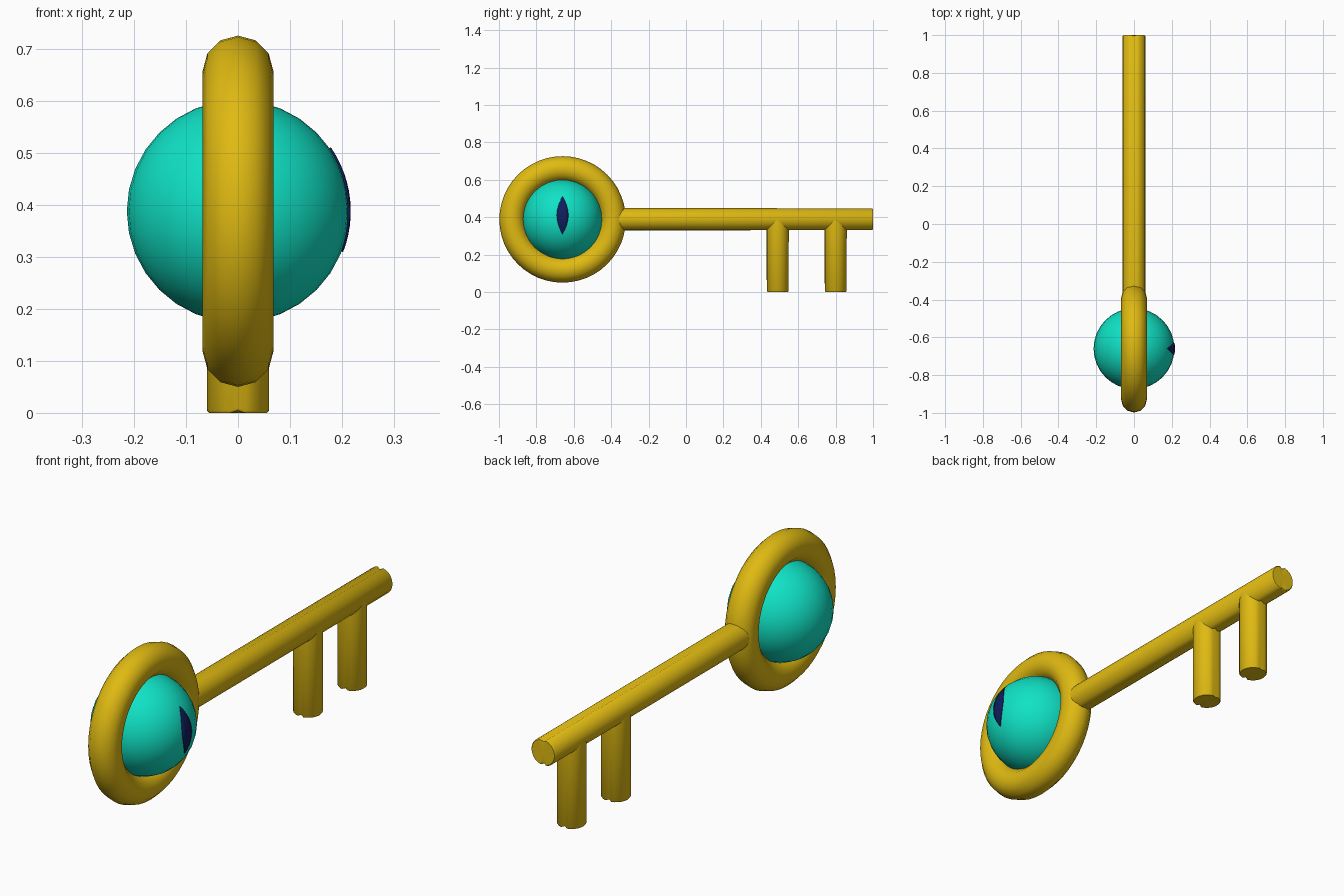
import bpy, bmesh, math
from mathutils import Vector

cube = bpy.data.objects.get("Cube")
if cube:
    bpy.data.objects.remove(cube)


def material(name, rgb):
    m = bpy.data.materials.new(name)
    m.use_nodes = True
    m.diffuse_color = (*rgb, 1)
    m.node_tree.nodes["Principled BSDF"].inputs["Base Color"].default_value = (*rgb, 1)
    return m


gold = material("gold", (0.74, 0.49, 0.006))
teal = material("teal", (0.005, 0.76, 0.56))
navy = material("navy", (0.005, 0.013, 0.11))

CENTRE = Vector((0, -0.66, 0.388))
EYE_R = 0.214
ROD_R = 0.06


def finish(obj, name, mat, angle=40):
    obj.name = obj.data.name = name
    obj.data.materials.append(mat)
    bpy.ops.object.select_all(action="DESELECT")
    bpy.context.view_layer.objects.active = obj
    obj.select_set(True)
    bpy.ops.object.shade_smooth_by_angle(angle=math.radians(angle))


def mesh_object(bm, name, mat):
    mesh = bpy.data.meshes.new(name)
    bmesh.ops.recalc_face_normals(bm, faces=bm.faces)
    bm.to_mesh(mesh)
    bm.free()
    obj = bpy.data.objects.new(name, mesh)
    bpy.context.collection.objects.link(obj)
    finish(obj, name, mat)
    return obj


def rod(name, location, turn, length, sides=24):
    """Round rod with a softened tip and a small seam that opens towards it."""
    bm = bmesh.new()
    rings = []
    for z, r, dip in ((0, ROD_R, 0), (length - 0.005, ROD_R, 0.009), (length, ROD_R - 0.004, 0.009)):
        ring = []
        for i in range(sides):
            a = math.tau * i / sides
            notch = dip if i % (sides // 2) == sides // 4 else 0
            ring.append(bm.verts.new(((r - notch) * math.cos(a), (r - notch) * math.sin(a), z - notch * 0.5)))
        rings.append(ring)
    for low, high in zip(rings, rings[1:]):
        for i in range(sides):
            j = (i + 1) % sides
            bm.faces.new((low[i], low[j], high[j], high[i]))
    for ring, z in ((rings[0], 0), (rings[-1], length)):
        hub = bm.verts.new((0, 0, z))
        for i in range(sides):
            bm.faces.new((ring[i], ring[(i + 1) % sides], hub))
    obj = mesh_object(bm, name, gold)
    obj.location = location
    obj.rotation_euler.x = math.radians(turn)


# Ring of the handle
bpy.ops.mesh.primitive_torus_add(major_segments=48, minor_segments=12, major_radius=0.27,
                                 minor_radius=0.068, location=CENTRE,
                                 rotation=(0, math.pi / 2, 0))
finish(bpy.context.object, "handle_ring", gold, 60)

# Eyeball held in the ring
bpy.ops.mesh.primitive_uv_sphere_add(segments=32, ring_count=16, radius=EYE_R, location=CENTRE)
finish(bpy.context.object, "eyeball", teal)

# Slit pupil: a thin lens wrapped on the left side of the eyeball
bm = bmesh.new()
rows, cols = 12, 4
grid = []
for r in range(rows + 1):
    t = 2 * r / rows - 1
    half = 0.031 * max(1 - abs(t) ** 1.9, 0.02)
    row = []
    for c in range(cols + 1):
        y, z = half * (2 * c / cols - 1), 0.022 + 0.1 * t
        x = math.sqrt((EYE_R + 0.001) ** 2 - y * y - z * z)
        row.append(bm.verts.new(CENTRE + Vector((x, y, z))))
    grid.append(row)
for low, high in zip(grid, grid[1:]):
    for c in range(cols):
        bm.faces.new((low[c], low[c + 1], high[c + 1], high[c]))
pupil = mesh_object(bm, "pupil", navy)
solid = pupil.modifiers.new("thickness", "SOLIDIFY")
solid.thickness = 0.004
solid.offset = 0

# Shaft and its two teeth
rod("shaft", (0, -0.39, 0.389), -90, 1.39)
for name, y in (("inner_tooth", 0.49), ("outer_tooth", 0.8)):
    rod(name, (0, y, 0.389), 180, 0.389)
